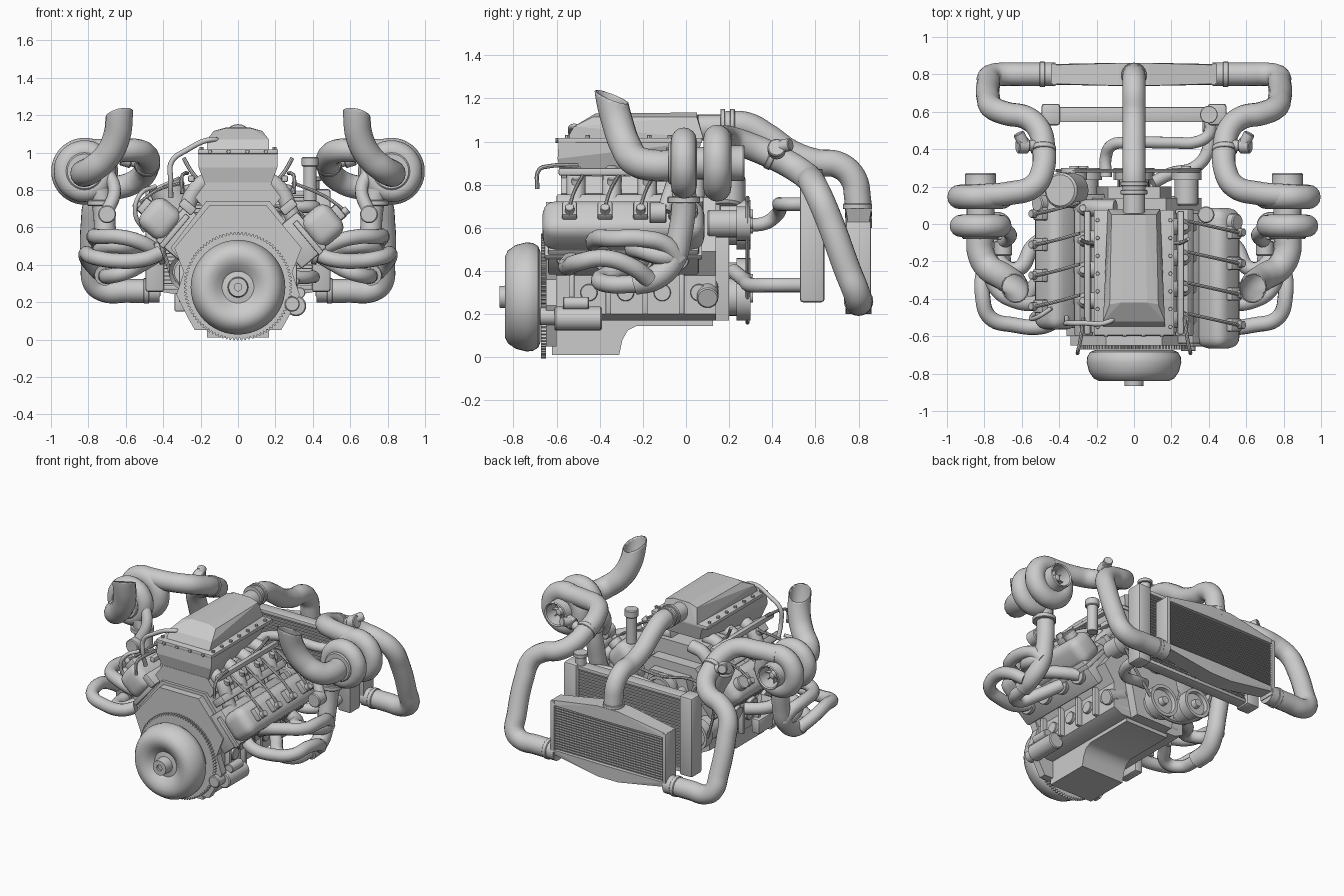
import bpy, bmesh, math
from mathutils import Vector, Matrix

if "Cube" in bpy.data.objects:
    bpy.data.objects.remove(bpy.data.objects["Cube"])
R = math.radians


def select(ob):
    bpy.ops.object.select_all(action='DESELECT')
    ob.select_set(True)
    bpy.context.view_layer.objects.active = ob


def finish(name, bm, smooth=True):
    bmesh.ops.recalc_face_normals(bm, faces=bm.faces)
    me = bpy.data.meshes.new(name)
    bm.to_mesh(me)
    bm.free()
    ob = bpy.data.objects.new(name, me)
    bpy.context.collection.objects.link(ob)
    if smooth:
        select(ob)
        bpy.ops.object.shade_smooth_by_angle(angle=R(35))
    return ob


def box(name, c, size, bevel=0.0, rot_y=0, seg=2):
    bm = bmesh.new()
    bmesh.ops.create_cube(bm, size=1)
    bmesh.ops.scale(bm, vec=size, verts=bm.verts)
    if bevel:
        bmesh.ops.bevel(bm, geom=bm.edges[:], offset=bevel, segments=seg, affect='EDGES', profile=0.5)
    bmesh.ops.transform(bm, matrix=Matrix.Translation(c) @ Matrix.Rotation(rot_y, 4, 'Y'), verts=bm.verts)
    return finish(name, bm)


def hull(name, pts):
    bm = bmesh.new()
    for p in pts:
        bm.verts.new(p)
    bmesh.ops.convex_hull(bm, input=bm.verts[:])
    return finish(name, bm, False)


def prism(name, pts, axis, a, b):
    """Extrude a 2D profile along x (pts = y,z) or y (pts = x,z)."""
    bm = bmesh.new()
    f = bm.faces.new([bm.verts.new((a, p, q) if axis == 'x' else (p, a, q)) for p, q in pts])
    ext = bmesh.ops.extrude_face_region(bm, geom=[f])
    d = Vector((b - a, 0, 0)) if axis == 'x' else Vector((0, b - a, 0))
    bmesh.ops.translate(bm, vec=d, verts=[v for v in ext['geom'] if isinstance(v, bmesh.types.BMVert)])
    return finish(name, bm)


def lathe(name, prof, c, d=(0, 1, 0), n=32):
    """Revolve (radius, distance) points about direction d through c."""
    bm = bmesh.new()
    vs = [bm.verts.new((r, 0, t)) for r, t in prof]
    es = [bm.edges.new(p) for p in zip(vs, vs[1:])]
    bmesh.ops.spin(bm, geom=vs + es, cent=(0, 0, 0), axis=(0, 0, 1), angle=2 * math.pi, steps=n)
    bmesh.ops.remove_doubles(bm, verts=bm.verts, dist=1e-5)
    m = Matrix.Translation(c) @ Vector(d).to_track_quat('Z', 'Y').to_matrix().to_4x4()
    bmesh.ops.transform(bm, matrix=m, verts=bm.verts)
    return finish(name, bm)


def cyl(name, c, r, h, d=(0, 1, 0), n=24):
    b = min(r, h) * .12
    return lathe(name, [(0, -h/2), (r-b, -h/2), (r, -h/2+b), (r, h/2-b), (r-b, h/2), (0, h/2)], c, d, n)


def tube(name, pts, r, res=5, caps=True, cyclic=False):
    cu = bpy.data.curves.new(name, 'CURVE')
    cu.dimensions = '3D'
    cu.bevel_depth, cu.bevel_resolution, cu.resolution_u, cu.use_fill_caps = r, res, 7, caps
    sp = cu.splines.new('BEZIER')
    sp.bezier_points.add(len(pts) - 1)
    sp.use_cyclic_u = cyclic
    for bp, p in zip(sp.bezier_points, pts):
        bp.co = p
        bp.handle_left_type = bp.handle_right_type = 'AUTO'
    ob = bpy.data.objects.new(name, cu)
    bpy.context.collection.objects.link(ob)
    select(ob)
    bpy.ops.object.convert(target='MESH')
    bpy.ops.object.shade_smooth_by_angle(angle=R(40))
    return bpy.context.view_layer.objects.active


# torque converter and toothed flexplate
lathe('torque_converter', [(0, -.85), (.02, -.85), (.02, -.865), (.05, -.865), (.055, -.80), (.085, -.795), (.12, -.825),
      (.155, -.84), (.185, -.84), (.215, -.826), (.24, -.79), (.253, -.74), (.25, -.71), (.235, -.685), (.21, -.675),
      (0, -.675)], (0, 0, .28), n=48)
teeth = []
for i in range(90):
    for k, r in ((0, .277), (.3, .29), (.6, .29), (.85, .277)):
        t = 2 * math.pi * (i + k) / 90
        teeth.append((r * math.cos(t), .285 + r * math.sin(t)))
prism('ring_gear', teeth, 'y', -.672, -.65)

# block, rear plate, oil pan
half = [(.17, .74), (.36, .49), (.28, .38), (.28, .2), (.22, .17)]
prism('engine_block', half + [(-x, z) for x, z in half[::-1]], 'y', -.6, .14)
plate = [(.15, .72), (.34, .49), (.29, .36), (.33, .24), (.27, .12), (.23, .05)]
prism('bellhousing_plate', plate + [(-x, z) for x, z in plate[::-1]], 'y', -.65, -.6)
prism('oil_pan', [(-.62, .01), (-.31, .01), (-.295, .08), (-.27, .125), (-.23, .145), (.125, .145),
                  (.125, .22), (-.62, .22)], 'x', -.165, .165)
box('oil_pan_rail', (0, -.24, .225), (.5, .76, .025), .005)
prism('timing_cover', [(-.14, .17), (.14, .17), (.2, .45), (.14, .68), (-.14, .68), (-.2, .45)], 'y', .14, .2)
for i in range(4):
    for s in (-1, 1):
        cyl('block_core_plug', (s * .285, -.45 + i * .17, .3), .04, .03, (1, 0, 0))
        box('block_rib', (s * .285, -.53 + i * .17, .3), (.06, .025, .2), .004)

# starter motor on the right, mount on the left
cyl('starter_motor', (.31, -.5, .18), .055, .22)
cyl('starter_solenoid', (.33, -.51, .25), .03, .12)
cyl('starter_nose', (.29, -.64, .19), .04, .08)
box('left_engine_mount', (-.31, -.4, .2), (.06, .16, .1), .01)

# intake: valley manifold, plenum and scoop
prism('valley_manifold', [(-.18, .7), (.18, .7), (.23, .76), (.17, .84), (-.17, .84), (-.23, .76)], 'y', -.58, .06)
hull('plenum_base', [(s * x, y, z) for s in (-1, 1) for x, y, z in
     ((.175, -.575, .825), (.21, -.595, .92), (.21, -.59, 1.0), (.14, .05, .9), (.175, .07, 1.0))])
box('plenum_flange', (0, -.26, 1.005), (.43, .67, .025), .005)
hull('intake_scoop', [(s * x, y, z) for s in (-1, 1) for x, y, z in
     ((.165, -.55, 1.015), (.165, -.52, 1.07), (.13, -.43, 1.115), (.07, -.42, 1.13), (.12, .05, 1.115),
      (.06, .05, 1.135), (.14, .08, 1.015))])
cyl('throttle_body', (0, .11, 1.065), .06, .12)
for y in (.17, .215):
    cyl('throttle_clamp', (0, y, 1.08), .072, .022)
for s in (-1, 1):
    for i in range(7):
        cyl('plenum_bolt', (s * .195, -.55 + i * .095, 1.02), .011, .02, (0, 0, 1), 8)
    box('fuel_rail', (s * .25, -.26, .86), (.035, .66, .035), .008)
    box('manifold_rail', (s * .27, -.26, .71), (.05, .68, .09), .008, s * R(50))
    tube('throttle_linkage', [(s * .2, -.1, .84), (s * .25, -.1, .9), (s * .29, -.08, .97)], .011, 2)
for i in range(4):
    cyl('front_plenum_bolt', (-.15 + .1 * i, -.595, 1.005), .011, .02, (0, 1, 0), 8)

# one bank per side: head, valve cover, coils, runners, headers, turbo, piping
for s in (-1, 1):
    a, dy, out = s * R(50), .1 * (s < 0), .035 * (s < 0)
    d = Vector((math.sin(a), 0, math.cos(a)))
    across = Vector((math.cos(a), 0, -math.sin(a))) * s
    yc = -.29 + dy
    cc = Vector((s * (.44 - out), yc, .60 + out))
    box('cylinder_head', cc - d * .13 - across * .02, (.25, .7, .18), .012, a)
    box('head_gasket_rail', cc - d * .085, (.22, .73, .03), .005, a)
    box('valve_cover', cc + d * .015, (.2, .75, .19), .06, a, seg=4)
    cyl('oil_filler_cap', cc + d * .125 + Vector((0, .3, 0)), .045, .05, d)
    for i in range(4):
        y = -.54 + dy + i * .165
        p = Vector((cc.x, y, cc.z)) + d * .115
        box('ignition_coil', p, (.085, .07, .06), .01, a)
        cyl('coil_plug', p + d * .03 + across * .02, .022, .06, d, 12)
        tube('coil_lead', [p + d * .04, p + Vector((-s * .06, .02, .09)), (s * .29, y + .06, .84)], .009, 2)
        tube('intake_runner', [(s * .1, y + .03, .86), (s * .2, y + .03, .83), (s * .3, y + .03, .64)], .045, 3)
        cyl('fuel_injector', (s * .26, y + .03, .78), .02, .1, (s * .3, 0, 1), 12)
        cyl('exhaust_flange', (s * .42, y, .46), .06, .03, (s, 0, -.3))
    # exhaust primaries wrap into a swept collector
    for pts in ([(.42, -.52, .46), (.5, -.55, .43), (.64, -.54, .42), (.77, -.5, .44), (.81, -.38, .46), (.8, -.25, .42),
                 (.75, -.17, .36)],
                [(.42, -.36, .46), (.52, -.42, .52), (.64, -.41, .55), (.74, -.34, .55), (.77, -.2, .55), (.75, -.09, .52),
                 (.72, -.03, .45)],
                [(.42, -.2, .46), (.52, -.32, .4), (.6, -.4, .36), (.68, -.36, .34), (.71, -.22, .34)],
                [(.42, -.04, .46), (.54, -.12, .47), (.62, -.24, .5), (.7, -.22, .5), (.74, -.12, .47), (.72, -.04, .46)]):
        tube('exhaust_primary', [(s * x, y, z) for x, y, z in pts], .041, 4)
    tube('exhaust_collector', [(s * x, y, z) for x, y, z in
         ((.71, -.24, .345), (.72, -.14, .37), (.71, -.06, .45), (.71, -.03, .56), (.72, -.01, .7), (.74, -.01, .8))], .058)
    cyl('turbine_inlet_flange', (s * .73, -.01, .73), .075, .03, (0, 0, 1))
    tube('wastegate_pipe', [(s * .7, -.02, .9), (s * .66, -.06, .8), (s * .7, -.1, .68)], .035, 4)
    cyl('wastegate', (s * .7, -.13, .67), .048, .08)

    # turbocharger
    cx, cz = s * .82, .9
    ring = [2 * math.pi * i / 12 for i in range(12)]
    for name, y, big, r in (('turbine_volute', -.01, .105, .06), ('compressor_volute', .145, .113, .065)):
        tube(name, [(cx + big * math.cos(t), y, cz + big * math.sin(t)) for t in ring], r, 6, cyclic=True)
    cyl('turbo_bearing_housing', (cx, .06, cz), .075, .16)
    lathe('compressor_inlet', [(.11, .15), (.083, .2), (.083, .265), (.078, .272), (.07, .265), (.06, .18), (.03, .18),
                               (.02, .23), (0, .24)], (cx, 0, cz))
    for i in range(8):
        t = i * math.pi / 4
        box('compressor_blade', (cx + .04 * math.cos(t), .19, cz + .04 * math.sin(t)), (.045, .035, .005), rot_y=-t)
    cyl('turbine_face', (cx, -.05, cz), .1, .06)

    # open exhaust stack with a slash-cut tip
    stack = tube('exhaust_stack', [(s * x, y, z) for x, y, z in
                 ((.82, -.05, .89), (.82, -.15, .89), (.78, -.23, .91), (.70, -.28, .98), (.65, -.315, 1.08),
                  (.635, -.345, 1.2), (.635, -.355, 1.28))], .073, 6, caps=False)
    bm = bmesh.new()
    bm.from_mesh(stack.data)
    bmesh.ops.bisect_plane(bm, geom=bm.verts[:] + bm.edges[:] + bm.faces[:], plane_co=(s * .635, -.34, 1.205),
                           plane_no=(s * .2, .36, 1), clear_outer=True)
    bm.to_mesh(stack.data)
    bm.free()
    stack.modifiers.new('wall', 'SOLIDIFY').thickness = .006

    # charge pipe from compressor down to intercooler
    tube('charge_pipe', [(s * x, y, z) for x, y, z in
         ((.82, .15, 1.01), (.66, .165, 1.01), (.54, .2, 1.01), (.49, .28, .985), (.485, .42, .925), (.51, .51, .875),
          (.58, .57, .83), (.68, .59, .8), (.755, .62, .74), (.778, .67, .62), (.778, .75, .4), (.765, .79, .3),
          (.71, .8, .262), (.6, .8, .26), (.42, .8, .26))], .063, 6)
    cyl('charge_pipe_clamp', (s * .49, .8, .26), .068, .03, (1, 0, 0))
    cyl('charge_pipe_clamp', (s * .485, .4, .935), .068, .03, (0, .9, -.42))
    cyl('blow_off_neck', (s * .55, .42, .95), .03, .1, (s, 0, .3))
    cyl('blow_off_valve', (s * .595, .42, .965), .042, .06, (s, 0, .3))
    cyl('blow_off_horn', (s * .6, .45, .98), .03, .08, (s * .5, 1, .2))

# intercooler: wedge tanks above and below a louvred core
for name, z0, z1, z2 in (('intercooler_top_tank', .6, .63, .69), ('intercooler_lower_tank', .29, .26, .2)):
    hull(name, [(s * x, .8 + k * w, z) for s in (-1, 1) for k in (-1, 1)
                for x, w, z in ((.44, .055, z0), (.44, .05, z1), (.08, .06, z2), (.08, .062, z0))])
box('intercooler_core', (0, .8, .445), (.84, .07, .32))
for s in (-1, 1):
    box('intercooler_side', (s * .43, .8, .43), (.03, .115, .4), .006)
for i in range(17):
    box('intercooler_fin', (0, .8, .305 + i * .0175), (.84, .1, .006))
tube('intake_pipe', [(0, .18, 1.08), (0, .28, 1.075), (0, .38, 1.02), (0, .48, .95), (0, .6, .905), (0, .71, .89),
                     (0, .775, .83), (0, .795, .74), (0, .8, .65)], .062, 6)
cyl('intake_pipe_clamp', (0, .795, .7), .068, .025, (0, 0, 1))

# radiator with end tanks and slats
box('radiator_core', (0, .585, .53), (.84, .045, .5))
for i in range(24):
    box('radiator_fin', (0, .585, .3 + i * .02), (.84, .07, .006))
for s in (-1, 1):
    box('radiator_end_tank', (s * .445, .585, .53), (.1, .115, .55), .015)
    box('radiator_rail', (0, .585, .53 + s * .25), (.84, .08, .025), .005)
cyl('radiator_neck', (.4, .585, .82), .035, .07, (0, 0, 1))
cyl('radiator_cap', (.4, .585, .86), .047, .025, (0, 0, 1))
tube('upper_hose', [(-.15, .25, .62), (-.15, .36, .62), (-.12, .42, .66), (-.02, .435, .7), (.2, .435, .71), (.34, .44, .71),
                    (.4, .48, .71), (.41, .56, .71)], .032)
tube('lower_hose', [(.1, .22, .4), (.2, .27, .36), (.32, .3, .335), (.39, .38, .335), (.4, .56, .335)], .034)

# accessory drive: grooved pulleys, bodies and belt
drive = [('crank_pulley', 0, .28, .11), ('water_pump_pulley', 0, .6, .1), ('alternator_pulley', -.32, .66, .07),
         ('compressor_pulley', -.27, .36, .1), ('steering_pulley', .28, .62, .08)]
for name, x, z, r in drive:
    lathe(name, [(0, .25), (.03, .25), (r * .8, .265), (r, .235), (r, .3), (r * .8, .3), (r * .75, .275), (.03, .275),
                 (.025, .31), (0, .31)], (x, 0, z))
    cyl(name.replace('pulley', 'body'), (x, .18, z), r * .8, .16)
tube('drive_belt', [(0, .285, .17), (.12, .285, .3), (.3, .285, .54), (.35, .285, .65), (.28, .285, .7), (0, .285, .7),
                    (-.3, .285, .73), (-.39, .285, .66), (-.375, .285, .4), (-.3, .285, .27)], .01, 2, cyclic=True)
cyl('alternator', (-.36, .18, .76), .095, .17, (-.4, 0, .9))
cyl('coolant_filler', (.385, .05, .84), .035, .2, (0, 0, 1))
cyl('coolant_filler_cap', (.385, .05, .95), .045, .05, (0, 0, 1))
cyl('oil_filter', (.25, .1, .3), .05, .14, (1, 0, -.4))

# vent and fuel lines at the front
tube('vent_pipe', [(-.36, -.5, .76), (-.36, -.53, .85), (-.355, -.53, .95), (-.28, -.53, 1.01), (-.13, -.52, 1.07),
                   (-.09, -.48, 1.05)], .014, 3)
tube('breather_hose', [(-.44, -.45, .82), (-.52, -.5, .78), (-.55, -.5, .68), (-.5, -.45, .58)], .012, 3)
for s in (-1, 1):
    tube('fuel_line', [(s * .27, -.5, .89), (s * .29, -.64, .885), (s * .3, -.68, .87), (s * .3, -.69, .78)], .01, 2)
